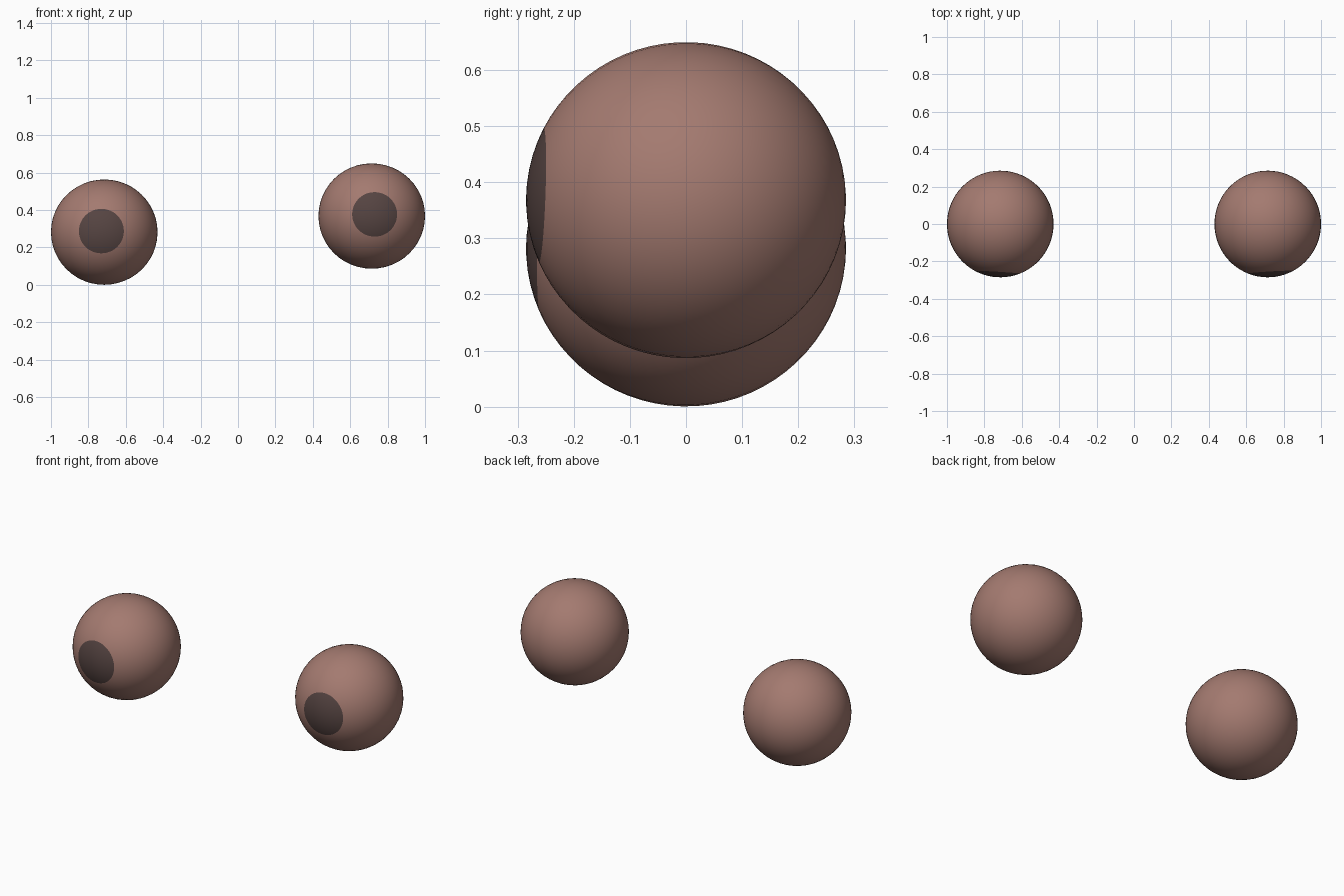
import bpy
import bmesh
import math
from mathutils import Matrix, Vector

cube = bpy.data.objects.get("Cube")
if cube:
    bpy.data.objects.remove(cube, do_unlink=True)


def make_material(name, colour):
    mat = bpy.data.materials.new(name)
    mat.use_nodes = True
    mat.diffuse_color = colour
    bsdf = next(n for n in mat.node_tree.nodes if n.type == "BSDF_PRINCIPLED")
    bsdf.inputs["Base Color"].default_value = colour
    return mat


BROWN = make_material("dusty brown", (0.37, 0.195, 0.162, 1))
DARK = make_material("dark brown", (0.092, 0.058, 0.054, 1))
IRIS_ANGLE = math.radians(25)


def make_eye(name, centre, gaze):
    """Eyeball whose pole points along the gaze, with the iris as its cap."""
    bm = bmesh.new()
    bmesh.ops.create_uvsphere(bm, u_segments=48, v_segments=36, radius=0.285)

    # The cap of rings around the pole is the iris
    for face in bm.faces:
        face.smooth = True
        angle = face.calc_center_median().angle(Vector((0, 0, 1)))
        face.material_index = 1 if angle < IRIS_ANGLE else 0

    # Turn the pole forwards and flatten the ball very slightly
    turn = Vector(gaze).to_track_quat("Z", "Y").to_matrix().to_4x4()
    squash = Matrix.Diagonal((1, 1, 0.988, 1))
    bm.transform(squash @ turn)

    mesh = bpy.data.meshes.new(name)
    bm.to_mesh(mesh)
    bm.free()
    mesh.materials.append(BROWN)
    mesh.materials.append(DARK)
    eye = bpy.data.objects.new(name, mesh)
    eye.location = centre
    bpy.context.collection.objects.link(eye)


# The left eye sits a little higher; both look slightly outwards and up
make_eye("left_eye", (0.715, 0, 0.368), (0.06, -1, 0.035))
make_eye("right_eye", (-0.715, 0, 0.282), (-0.06, -1, 0.022))
